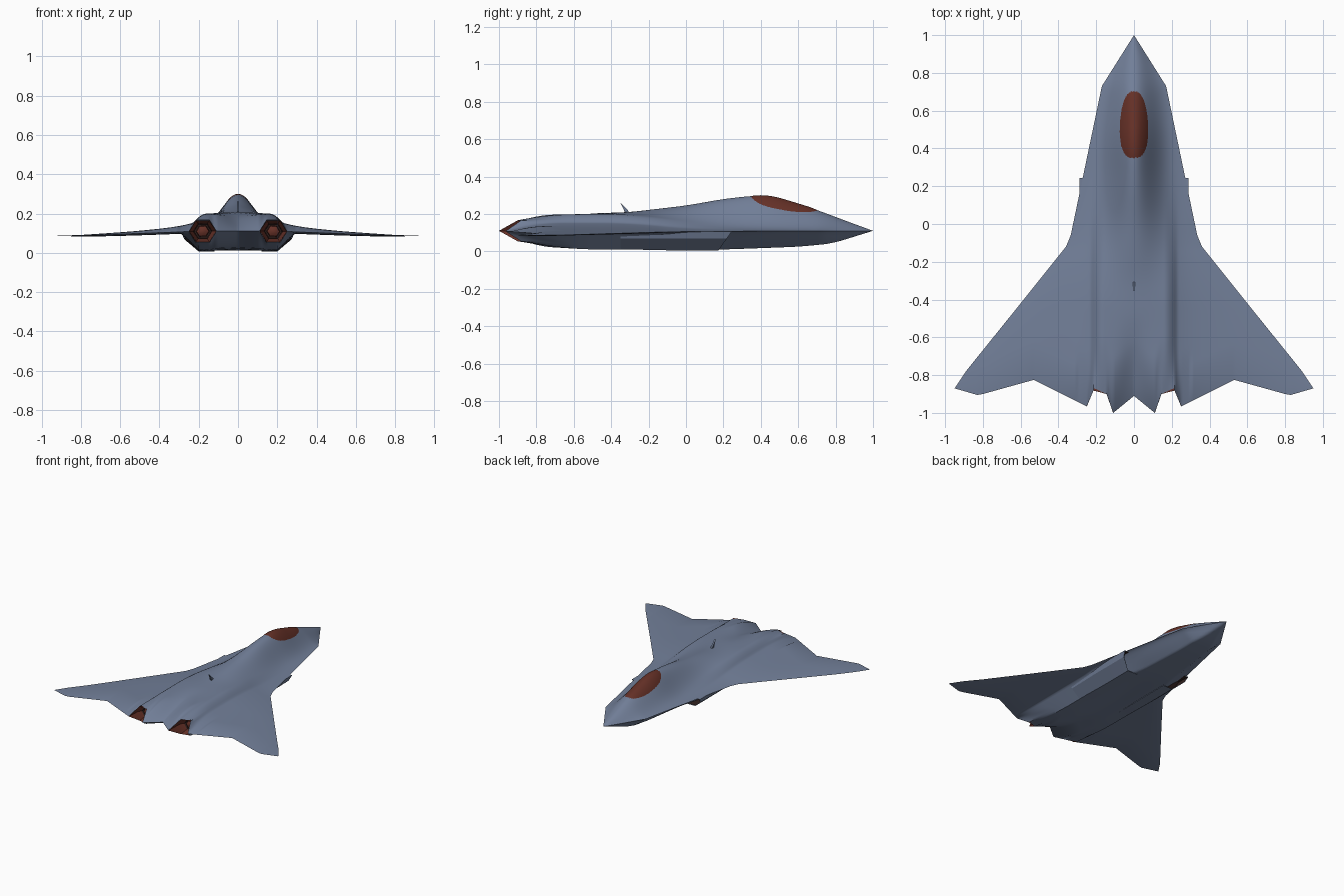
import bpy, bmesh, math
from mathutils import Vector

cube = bpy.data.objects.get("Cube")
if cube:
    bpy.data.objects.remove(cube)


def material(name, rgb):
    m = bpy.data.materials.new(name)
    m.use_nodes = True
    m.diffuse_color = (*rgb, 1)
    bsdf = m.node_tree.nodes["Principled BSDF"]
    bsdf.inputs["Base Color"].default_value = (*rgb, 1)
    bsdf.inputs["Roughness"].default_value = 0.6
    return m


SKIN = material("slate blue", (0.17, 0.215, 0.32))
RUST = material("rust brown", (0.13, 0.03, 0.02))
DARK = material("dark soot", (0.03, 0.015, 0.013))


def finish(bm, name, mats, angle=35):
    bmesh.ops.remove_doubles(bm, verts=bm.verts, dist=0.0002)
    bmesh.ops.recalc_face_normals(bm, faces=bm.faces)
    me = bpy.data.meshes.new(name)
    bm.to_mesh(me)
    bm.free()
    for m in mats:
        me.materials.append(m)
    ob = bpy.data.objects.new(name, me)
    bpy.context.collection.objects.link(ob)
    bpy.ops.object.select_all(action="DESELECT")
    ob.select_set(True)
    bpy.context.view_layer.objects.active = ob
    bpy.ops.object.shade_smooth_by_angle(angle=math.radians(angle))
    return ob


def clamp(v):
    return max(0.0, min(1.0, v))


def ease(v):
    v = clamp(v)
    return v * v * (3 - 2 * v)


def lerp_table(pts, v):
    for (a, fa), (b, fb) in zip(pts, pts[1:]):
        if v <= b:
            return fa + (fb - fa) * clamp((v - a) / (b - a))
    return pts[-1][1]


def smooth_table(pts, v, r=0.05):
    return sum(lerp_table(pts, v + k * r / 2) for k in (-2, -1, 0, 1, 2)) / 5


# Planform edges and side profiles
LEAD = [(0, 1), (0.17, 0.73), (0.335, -0.06), (0.36, -0.12), (0.6, -0.42), (0.89, -0.78), (0.95, -0.87)]
TRAIL = [(0, -0.91), (0.11, -1), (0.145, -0.9), (0.21, -0.87), (0.25, -0.965),
         (0.53, -0.825), (0.8, -0.9), (0.83, -0.905), (0.95, -0.87)]
SPINE = [(-1, 0.19), (-0.6, 0.2), (-0.3, 0.21), (0, 0.245), (0.2, 0.28), (0.36, 0.298),
         (0.46, 0.295), (0.7, 0.222), (0.85, 0.165), (1, 0.11)]
KEEL = [(-1, 0.07), (-0.8, 0.085), (-0.5, 0.1), (0.2, 0.1), (0.6, 0.085), (0.78, 0.068), (1, 0)]
NOZZLE = [(0.11, 0), (0.145, 0.056), (0.215, 0.056), (0.25, 0)]
WIDTH = sorted((y, x) for x, y in LEAD)


def edge_z(x):
    return 0.11 - 0.023 * clamp((x - 0.2) / 0.6)


def chine(x, y):
    """Share of the half width, 0 at the middle and 1 at the edge."""
    return clamp(x / max(lerp_table(WIDTH, y), 0.0001))


def tail_blend(x, y):
    d = clamp((y - lerp_table(TRAIL, x)) / (0.3 if x < 0.3 else 0.2))
    return 1 - (1 - d) ** 2


def upper(x, y):
    x = abs(x)
    aft = ease((0.35 - y) / 0.8)
    spine = smooth_table(SPINE, y) - 0.11 if y < 0.9 else lerp_table(SPINE, y) - 0.11
    bell = math.exp(-(x / 0.1) ** 2 / 2)
    deck = 0.088 * (1 - ease((x - 0.16) / 0.13))
    wing = 0.012 + 0.035 * math.exp(-max(x - 0.2, 0) / 0.15)
    groove = 0.03 * ease((-0.45 - y) / 0.4) * math.exp(-(x / 0.07) ** 2)
    body = max(deck, wing) * aft
    body += max(spine - body, 0) * bell - groove
    body *= 1 - chine(x, y) ** (2 + 2 * aft)
    s = tail_blend(x, y)
    return edge_z(x) + body * s + lerp_table(NOZZLE, x) * (1 - s)


def lower(x, y):
    x = abs(x)
    aft = ease((0.3 - y) / 0.5)
    w = lerp_table(WIDTH, y)
    flat = 0.45 * w * (1 - aft) + 0.2 * aft
    slope = (w - flat) * (1 - aft) + 0.1 * aft
    body = smooth_table(KEEL, y) if y < 0.9 else lerp_table(KEEL, y)
    body *= clamp(1 - (x - flat) / max(slope, 0.001))
    body -= 0.008 * aft * math.exp(-(x / 0.08) ** 2)
    body = max(body, 0.01 * aft) * (1 - chine(x, y) ** 8)
    s = tail_blend(x, y)
    return edge_z(x) - body * s - lerp_table(NOZZLE, x) * (1 - s)


# Blended hull and wings: columns across the span, rows from tail to leading edge
kinks = sorted({x for x, _ in LEAD + TRAIL + NOZZLE})
half = [0.0]
for a, b in zip(kinks, kinks[1:]):
    n = max(1, math.ceil((b - a) / 0.01))
    half += [a + (b - a) * (i + 1) / n for i in range(n)]
columns = [-x for x in reversed(half[1:])] + half
ROWS = 64
bm = bmesh.new()
for surface in (upper, lower):
    grid = []
    for x in columns:
        y0, y1 = lerp_table(TRAIL, abs(x)), lerp_table(LEAD, abs(x))
        ys = [y0 + (y1 - y0) * i / ROWS for i in range(ROWS + 1)]
        grid.append([bm.verts.new((x, y, edge_z(abs(x)) if i == ROWS else surface(x, y)))
                     for i, y in enumerate(ys)])
    for p, q in zip(grid, grid[1:]):
        for i in range(ROWS):
            bm.faces.new((p[i], q[i], q[i + 1], p[i + 1]))
bmesh.ops.dissolve_degenerate(bm, dist=0.0002, edges=bm.edges)
finish(bm, "hull_and_wings", [SKIN], 40)

# Canopy: a thin patch that follows the hull
bm = bmesh.new()
SEG, RINGS = 40, 10
rings = []
for r in range(RINGS + 1):
    f = r / RINGS
    ring = []
    for k in range(SEG):
        a = 2 * math.pi * k / SEG
        c, s = math.cos(a), math.sin(a)
        x = 0.077 * f * math.copysign(abs(c) ** 0.8, c) * (1 - 0.12 * s)
        y = 0.525 + 0.185 * f * math.copysign(abs(s) ** 0.9, s)
        ring.append(bm.verts.new((x, y, upper(x, y) + 0.004 - 0.005 * f ** 8)))
    rings.append(ring)
for p, q in zip(rings, rings[1:]):
    for k in range(SEG):
        bm.faces.new((p[k], q[k], q[(k + 1) % SEG], p[(k + 1) % SEG]))
bmesh.ops.dissolve_degenerate(bm, dist=0.0002, edges=bm.edges)
finish(bm, "canopy", [RUST], 50)


def loft(bm, rings, mats, cap=True):
    vs = [[bm.verts.new(p) for p in ring] for ring in rings]
    n = len(vs[0])
    for p, q, m in zip(vs, vs[1:], mats):
        for k in range(n):
            bm.faces.new((p[k], p[(k + 1) % n], q[(k + 1) % n], q[k])).material_index = m
    if cap:
        bm.faces.new(vs[-1]).material_index = mats[-1]


for side, label in ((1, "left"), (-1, "right")):
    # Six-sided exhaust nozzle with a notched lip
    bm = bmesh.new()
    lip = [(0.11, 0), (0.145, 1), (0.215, 1), (0.25, 0), (0.215, -1), (0.145, -1)]

    def hexagon(scale, y=None):
        return [Vector((side * (0.18 + (x - 0.18) * scale),
                        lerp_table(TRAIL, x) if y is None else y,
                        edge_z(x) + 0.056 * h * scale)) for x, h in lip]
    loft(bm, [hexagon(0.99), hexagon(0.9, -0.865), hexagon(0.68, -0.84), hexagon(0.62, -0.78)], [0, 0, 1])
    loft(bm, [hexagon(0.5, -0.78), hexagon(0.45, -0.84), hexagon(0.2, -0.85)], [0, 0])
    finish(bm, label + "_nozzle", [RUST, DARK])

    # Swept intake under the chine, fading back into the belly
    bm = bmesh.new()
    section = [(0.12, 0.006), (0.2, 0.006), (0.275, 0.07), (0.288, 0.106), (0.14, 0.1)]

    def slice_at(y, scale=1.0, sweep=0.0):
        return [Vector((side * (0.21 + (x - 0.21) * scale),
                        y + sweep * z, 0.06 + (z - 0.06) * scale)) for x, z in section]
    loft(bm, [slice_at(-0.35, 0.9), slice_at(-0.1), slice_at(0.17, 1, 0.7),
              slice_at(0.168, 0.93, 0.7), slice_at(0.08, 0.85, 0.7)], [0, 0, 0, 1])
    finish(bm, label + "_intake", [SKIN, DARK], 25)

# Small swept aerial on the spine
bm = bmesh.new()
base = upper(0, -0.33) - 0.01
blade = [(-0.30, base), (-0.325, base), (-0.335, base + 0.03), (-0.352, base + 0.062), (-0.31, base + 0.02)]
loft(bm, [[(x, y, z) for y, z in blade] for x in (-0.006, 0.006)], [0])
bm.faces.new([v for v in bm.verts if v.co.x < 0])
finish(bm, "spine_aerial", [SKIN])
